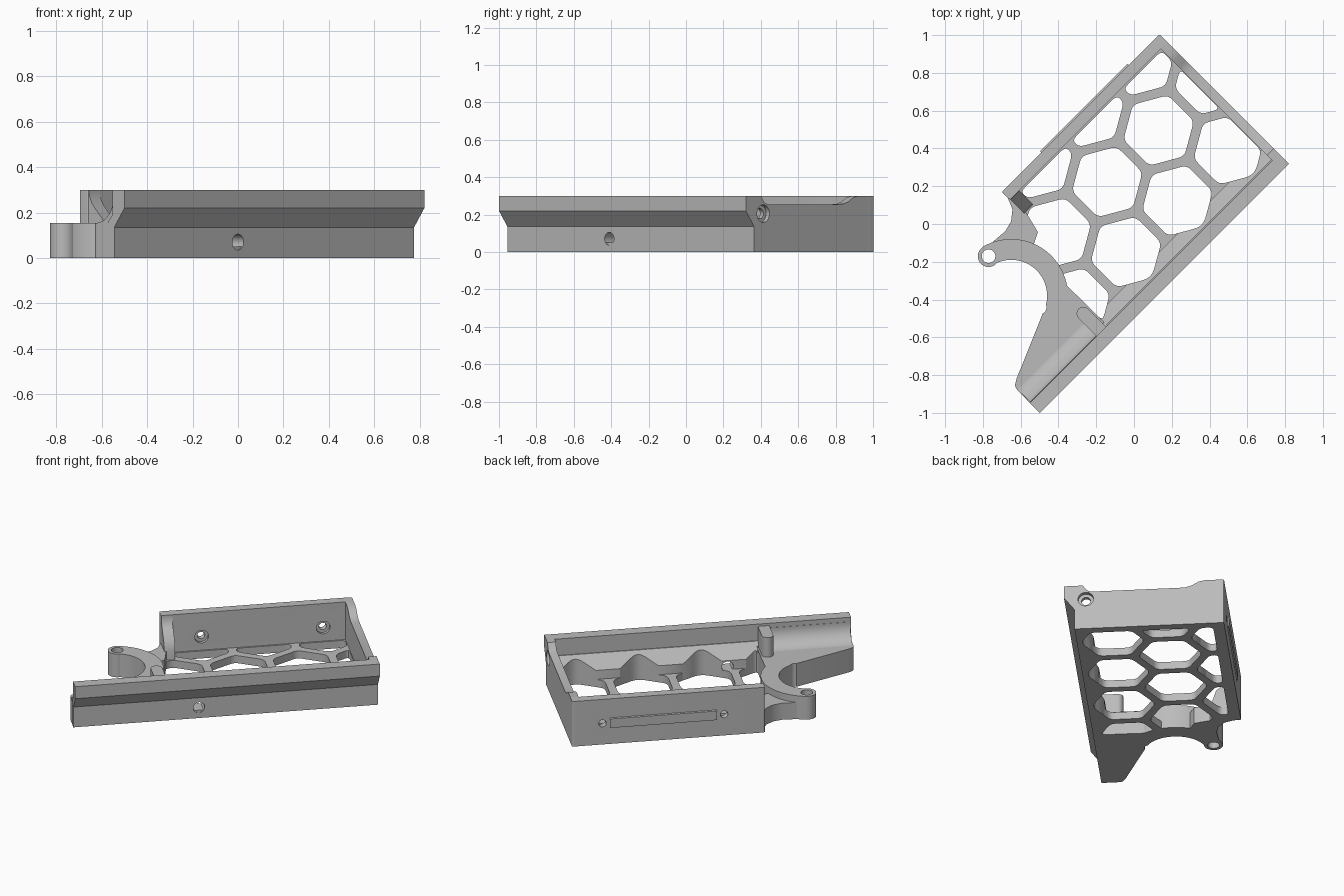
import bpy, bmesh
from math import pi, sin, cos, radians, sqrt
from mathutils import Vector, Matrix

cube = bpy.data.objects.get("Cube")
if cube:
    bpy.data.objects.remove(cube, do_unlink=True)

grey = bpy.data.materials.new("plain grey")
grey.use_nodes = True
COLOUR = (0.5, 0.5, 0.5, 1)
grey.diffuse_color = COLOUR
grey.node_tree.nodes["Principled BSDF"].inputs["Base Color"].default_value = COLOUR

# Everything is drawn along local x (length) and y (width), then turned 45 degrees
TURN = Matrix.Rotation(pi / 4, 4, 'Z')


def finish(bm, name):
    bmesh.ops.recalc_face_normals(bm, faces=bm.faces)
    mesh = bpy.data.meshes.new(name)
    bm.to_mesh(mesh)
    bm.free()
    mesh.transform(TURN)
    mesh.materials.append(grey)
    ob = bpy.data.objects.new(name, mesh)
    bpy.context.collection.objects.link(ob)
    return ob


def add_prism(bm, pts, lo, hi, axis='z'):
    """Extrude a profile along z, or a (y, z) profile along x."""
    place = (lambda p, h: (p[0], p[1], h)) if axis == 'z' else (lambda p, h: (h, p[0], p[1]))
    face = bm.faces.new([bm.verts.new(place(p, lo)) for p in pts])
    geom = bmesh.ops.extrude_face_region(bm, geom=[face])["geom"]
    shift = Vector(place((0, 0), hi - lo))
    bmesh.ops.translate(bm, vec=shift, verts=[g for g in geom if isinstance(g, bmesh.types.BMVert)])


def prism(name, pts, lo, hi, axis='z'):
    bm = bmesh.new()
    add_prism(bm, pts, lo, hi, axis)
    return finish(bm, name)


def add_rod(bm, centre, radius, depth, axis):
    turn = {'x': Matrix.Rotation(pi / 2, 4, 'Y'), 'y': Matrix.Rotation(pi / 2, 4, 'X'),
            'z': Matrix.Identity(4)}[axis]
    bmesh.ops.create_cone(bm, cap_ends=True, segments=32, radius1=radius, radius2=radius,
                          depth=depth, matrix=Matrix.Translation(centre) @ turn)


def rod(name, *spec):
    bm = bmesh.new()
    add_rod(bm, *spec)
    return finish(bm, name)


def cut(ob, cutter):
    """Subtract a cutter, then discard it."""
    cutter.hide_render = True
    mod = ob.modifiers.new("cut", 'BOOLEAN')
    mod.operation, mod.solver, mod.object = 'DIFFERENCE', 'EXACT', cutter
    bpy.context.view_layer.objects.active = ob
    bpy.ops.object.modifier_apply(modifier=mod.name)
    bpy.data.objects.remove(cutter, do_unlink=True)


def box(x0, x1, y0, y1):
    return [(x0, y0), (x1, y0), (x1, y1), (x0, y1)]


def arc(cx, cy, r, a0, a1, n=24):
    return [(cx + r * cos(radians(a0 + (a1 - a0) * i / n)),
             cy + r * sin(radians(a0 + (a1 - a0) * i / n))) for i in range(n + 1)]


def clip(pts, axis, limit, sign):
    """Keep the part of a polygon on one side of an axis-aligned line."""
    out = []
    for a, b in zip(pts, pts[1:] + pts[:1]):
        da, db = sign * (a[axis] - limit), sign * (b[axis] - limit)
        if da >= 0:
            out.append(a)
        if da * db < 0:
            t = da / (da - db)
            out.append((a[0] + t * (b[0] - a[0]), a[1] + t * (b[1] - a[1])))
    return out


def rounded(pts, r, n=6):
    out = []
    for i, p in enumerate(pts):
        p = Vector(p)
        a, b = Vector(pts[i - 1]) - p, Vector(pts[(i + 1) % len(pts)]) - p
        a = p + a.normalized() * min(r, a.length * 0.45)
        b = p + b.normalized() * min(r, b.length * 0.45)
        for k in range(n + 1):
            t = k / n
            out.append(tuple(a * (1 - t) ** 2 + p * 2 * t * (1 - t) + b * t * t))
    return out


def area(pts):
    return abs(sum(a[0] * b[1] - b[0] * a[1] for a, b in zip(pts, pts[1:] + pts[:1]))) / 2


# Honeycomb openings, trimmed to the inside of the tray
PITCH, HEX_R, ROW = 0.385, 0.193, 0.333


def honeycomb():
    bm = bmesh.new()
    for row in range(3):
        for col in range(-3, 4):
            cx = 0.25 + PITCH * (col + 0.5 * (row % 2))
            cy = -0.075 + ROW * row
            pts = arc(cx, cy, HEX_R, 30, 390, 6)[:-1]
            for axis, limit, sign in ((0, -0.48, 1), (0, 0.752, -1), (1, -0.255, 1), (1, 0.545, -1)):
                pts = clip(pts, axis, limit, sign) if pts else pts
            if len(pts) > 2 and area(pts) > 0.003:
                add_prism(bm, rounded(pts, 0.032), -0.1, 0.25)
    return finish(bm, "honeycomb_cutter")


floor = prism("honeycomb_floor", box(-0.48, 0.8, -0.285, 0.45), 0, 0.05)
floor_side = prism("floor_side", box(-0.375, 0.8, 0.45, 0.61), 0, 0.05)
ledge = prism("scalloped_ledge", [(-0.285, 0), (-0.2, 0), (-0.2, 0.11), (-0.275, 0.19), (-0.285, 0.19)],
              -0.48, 0.8, 'x')
for part in (floor, floor_side, ledge):
    cut(part, honeycomb())

# Long rail with an overhanging lip and a screw hole
rail = prism("rail", [(-0.29, 0), (-0.29, 0.135), (-0.354, 0.22), (-0.354, 0.3),
                      (-0.28, 0.3), (-0.28, 0.19), (-0.255, 0.165), (-0.255, 0)], -1.06, 0.806, 'x')
cut(rail, rod("hole", (-0.29, -0.3, 0.07), 0.035, 0.3, 'y'))
cut(ledge, rod("hole", (-0.29, -0.3, 0.07), 0.035, 0.3, 'y'))

# Far side wall with two countersunk screw holes and a raised label strip
side_wall = prism("side_wall", rounded(box(-0.375, 0.806, 0.555, 0.615), 0.012), 0, 0.3)
for x in (-0.125, 0.62):
    cut(side_wall, rod("hole", (x, 0.58, 0.14), 0.023, 0.3, 'y'))
    cut(side_wall, rod("bore", (x, 0.545, 0.14), 0.042, 0.06, 'y'))
prism("label_strip", [(0.61, 0.105), (0.624, 0.11), (0.624, 0.17), (0.61, 0.175)], -0.08, 0.575, 'x')

# End wall with a dipped top edge
dip = [(0.5, 0.3), (0.46, 0.292), (0.42, 0.268), (0.38, 0.256), (0.35, 0.255),
       (-0.19, 0.255), (-0.215, 0.265), (-0.24, 0.3)]
end_wall = prism("end_wall", [(-0.285, 0.3), (-0.285, 0), (0.61, 0), (0.61, 0.3)] + dip, 0.755, 0.806, 'x')
cut(end_wall, rod("hole", (0.78, -0.222, 0.205), 0.027, 0.3, 'x'))
cut(end_wall, rod("bore", (0.806, -0.222, 0.205), 0.047, 0.05, 'x'))

# Hooked arm and extension plate, one outline
CX, CY = -0.728, 0.191
arm_outline = (arc(CX, CY, 0.3, 75, -35) + [(-0.48, -0.1), (-0.48, -0.27), (-1.058, -0.27)]
               + rounded([(-1.058, -0.27), (-1.058, -0.163), (-1.02, -0.14)], 0.025)[7:14]
               + [(-1.02, -0.14)] + arc(CX, CY, 0.19, -70, 75))
arm = prism("hook_arm", arm_outline, 0, 0.155)
cut(arm, rod("hole", (-0.665, 0.042, 0.1), 0.037, 0.5, 'z'))
boss = rod("arm_boss", (-0.665, 0.424, 0.0775), 0.057, 0.155, 'z')
for part in (arm, boss):
    cut(part, rod("hole", (-0.665, 0.424, 0.1), 0.036, 0.5, 'z'))

# Lower web from the hook to the side wall, and the flared wall foot
prism("arm_web", [(-0.64, 0.465), (-0.51, 0.455), (-0.45, 0.47), (-0.4, 0.51), (-0.375, 0.57),
                  (-0.34, 0.56), (-0.36, 0.45), (-0.39, 0.33), (-0.45, 0.3), (-0.6, 0.42)], 0, 0.11)
prism("wall_foot", [(0.56, 0), (0.56, 0.3)] + arc(0.45, 0.3, 0.105, 0, -45, 8)
      + [(0.47, 0.17), (0.45, 0.11), (0.45, 0)], -0.372, -0.305, 'x')

# Concave fillet between rail and extension plate
cove = [(-0.285, 0.14), (-0.285, 0.27), (-0.278, 0.27)] + arc(-0.17, 0.262, 0.108, 180, 270, 12) + [(-0.17, 0.14)]
prism("rail_cove", cove, -1.055, -0.53, 'x')

# Upright stop beside the tray, with a round nose
prism("stop_post", [(-0.56, -0.285), (-0.49, -0.285)] + arc(-0.525, -0.145, 0.035, 0, 180, 14), 0.05, 0.285)

for ob in bpy.context.collection.objects:
    if ob.type == 'MESH' and grey.name in ob.data.materials:
        bpy.ops.object.select_all(action='DESELECT')
        ob.select_set(True)
        bpy.context.view_layer.objects.active = ob
        bpy.ops.object.shade_smooth_by_angle(angle=radians(30))
